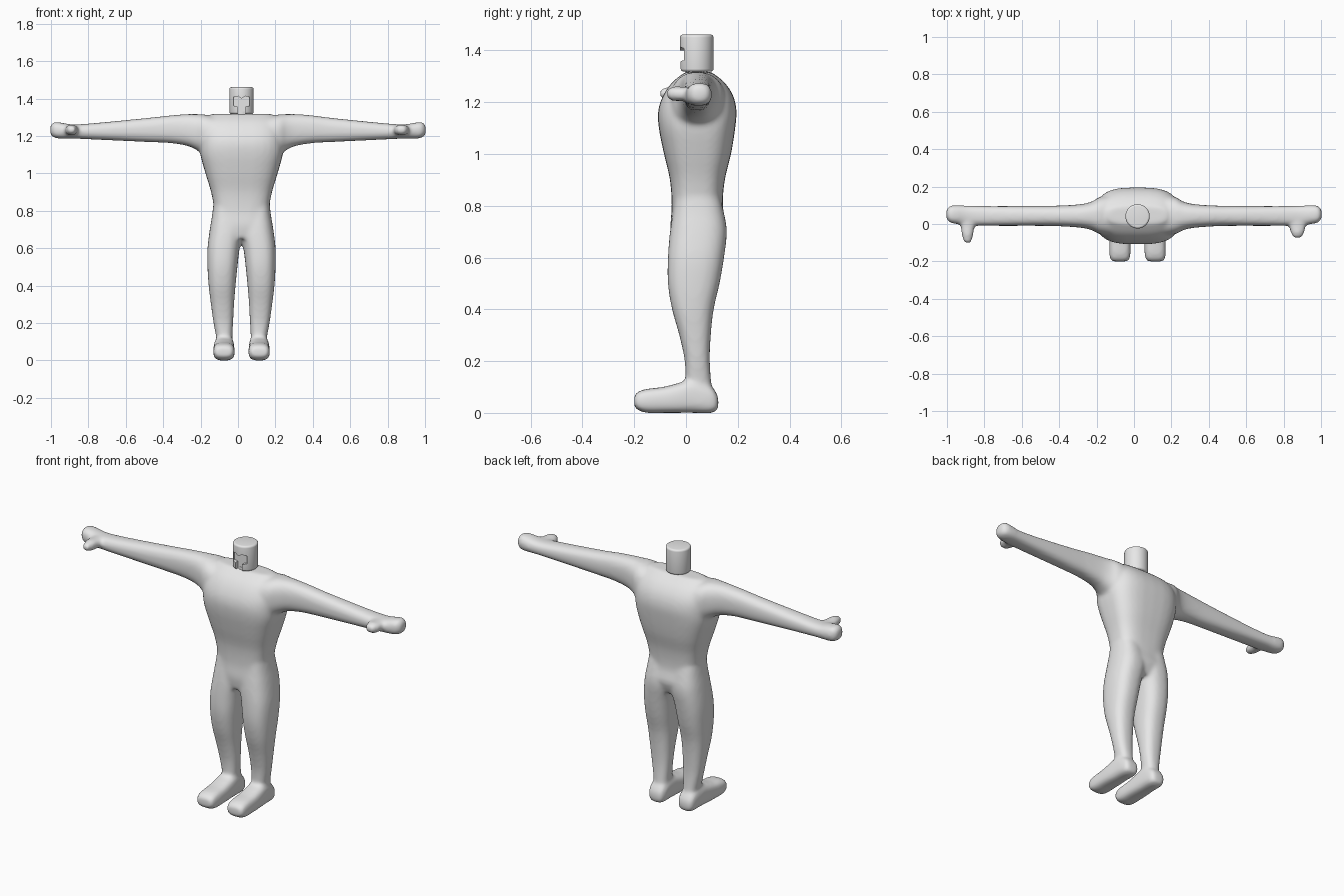
import bpy, bmesh, math
from mathutils import Vector

if "Cube" in bpy.data.objects:
    bpy.data.objects.remove(bpy.data.objects["Cube"], do_unlink=True)

MID = 0.019          # centre line of the figure
HEAD_Y = 0.041

grey = bpy.data.materials.new("plain grey")
grey.use_nodes = True
colour = (0.8, 0.8, 0.8, 1)
grey.diffuse_color = colour
grey.node_tree.nodes["Principled BSDF"].inputs["Base Color"].default_value = colour


def make_object(name, bm):
    bmesh.ops.recalc_face_normals(bm, faces=bm.faces)
    mesh = bpy.data.meshes.new(name)
    bm.to_mesh(mesh)
    bm.free()
    mesh.materials.append(grey)
    obj = bpy.data.objects.new(name, mesh)
    bpy.context.collection.objects.link(obj)
    return obj


def select_only(obj):
    bpy.ops.object.select_all(action='DESELECT')
    obj.select_set(True)
    bpy.context.view_layer.objects.active = obj


def smooth_rows(rows, steps=4):
    """Catmull-Rom interpolation of the section rows."""
    rows = [Vector(r) for r in rows]
    result = []
    for i in range(len(rows) - 1):
        b, c = rows[i], rows[i + 1]
        a = rows[max(i - 1, 0)]
        d = rows[min(i + 2, len(rows) - 1)]
        for k in range(steps):
            t = k / steps
            result.append(b + (c - a) * (t / 2)
                          + (a * 2 - b * 5 + c * 4 - d) * (t * t / 2)
                          + (b * 3 - a - c * 3 + d) * (t ** 3 / 2))
    return result + [rows[-1]]


def loft(bm, axis, rows, side=1, power=2.5, sides=32):
    """Skin sections (position, low, high, low, high) along an axis."""
    rings = []
    for pos, a0, a1, b0, b1 in smooth_rows(rows):
        ring = []
        for i in range(sides):
            angle = math.tau * i / sides
            c, s = math.cos(angle), math.sin(angle)
            u = math.copysign(abs(c) ** (2 / power), c)
            v = math.copysign(abs(s) ** (2 / power), s)
            co = [(a0 + a1) / 2 + u * (a1 - a0) / 2,
                  (b0 + b1) / 2 + v * (b1 - b0) / 2]
            co.insert(axis, pos)
            ring.append(bm.verts.new((MID + side * co[0], co[1], co[2])))
        rings.append(ring)
    for low, high in zip(rings, rings[1:]):
        for i in range(sides):
            j = (i + 1) % sides
            bm.faces.new((low[i], low[j], high[j], high[i]))
    bm.faces.new(rings[0][::-1])
    bm.faces.new(rings[-1])


# Sections: torso and legs by height, arms outward, feet and thumbs forward
torso = [
    (0.65, -0.10, 0.10, -0.05, 0.13),
    (0.72, -0.14, 0.14, -0.06, 0.155),
    (0.8, -0.145, 0.145, -0.055, 0.142),
    (0.9, -0.163, 0.163, -0.062, 0.15),
    (1.0, -0.193, 0.193, -0.085, 0.174),
    (1.1, -0.22, 0.22, -0.105, 0.19),
    (1.17, -0.222, 0.222, -0.107, 0.195),
    (1.23, -0.218, 0.218, -0.086, 0.18),
    (1.28, -0.20, 0.20, -0.05, 0.145),
    (1.318, -0.16, 0.16, 0, 0.095),
]
leg = [
    (0.05, 0.045, 0.135, 0.01, 0.11),
    (0.1, 0.05, 0.132, 0, 0.1),
    (0.2, 0.045, 0.15, -0.005, 0.092),
    (0.3, 0.04, 0.164, -0.026, 0.096),
    (0.4, 0.032, 0.176, -0.054, 0.107),
    (0.5, 0.022, 0.182, -0.07, 0.13),
    (0.6, 0.01, 0.182, -0.07, 0.147),
    (0.7, -0.01, 0.17, -0.062, 0.158),
    (0.78, 0, 0.157, -0.05, 0.145),
    (0.86, 0.01, 0.148, -0.04, 0.125),
]
arm = [
    (0.12, -0.07, 0.16, 1.08, 1.3),
    (0.2, -0.055, 0.145, 1.1, 1.315),
    (0.24, -0.035, 0.122, 1.125, 1.317),
    (0.29, -0.022, 0.108, 1.147, 1.317),
    (0.38, -0.014, 0.1, 1.162, 1.31),
    (0.5, -0.01, 0.097, 1.168, 1.296),
    (0.75, -0.01, 0.096, 1.18, 1.271),
    (0.88, -0.008, 0.098, 1.186, 1.262),
    (0.95, 0, 0.1, 1.186, 1.272),
    (0.985, 0.008, 0.096, 1.192, 1.274),
    (1.004, 0.03, 0.075, 1.21, 1.255),
]
foot = [
    (0.125, 0.06, 0.125, 0.015, 0.06),
    (0.1, 0.045, 0.14, 0, 0.1),
    (0.03, 0.04, 0.146, 0, 0.13),
    (-0.03, 0.038, 0.15, 0, 0.115),
    (-0.09, 0.037, 0.151, 0, 0.1),
    (-0.15, 0.037, 0.151, 0, 0.093),
    (-0.185, 0.042, 0.147, 0.01, 0.082),
    (-0.2, 0.055, 0.135, 0.025, 0.066),
]


def thumb(x, tip, width):
    low, high = 1.205, 1.26
    return [
        (0.04, x - width, x + width, low, high),
        (-0.02, x - width, x + width, low, high),
        ((tip - 0.03) / 2, x - width * 0.8, x + width * 0.8, low, high),
        (tip, x - width * 0.5, x + width * 0.5, low + 0.012, high - 0.01),
    ]


# Body: all limbs in one mesh, fused and softened
bm = bmesh.new()
loft(bm, 2, torso, power=3)
for side, reach, hand in ((1, 0.981, thumb(0.855, -0.073, 0.042)),
                          (-1, 1.019, thumb(0.909, -0.1, 0.036))):
    loft(bm, 2, leg, side)
    loft(bm, 1, foot, side, power=3)
    loft(bm, 0, [(r[0] * reach if r[0] > 0.4 else r[0], *r[1:]) for r in arm], side)
    loft(bm, 1, hand, side)
body = make_object("body", bm)
fuse = body.modifiers.new("fuse", 'REMESH')
fuse.mode = 'VOXEL'
fuse.voxel_size = 0.009
fuse.use_smooth_shade = True
soften = body.modifiers.new("soften", 'SMOOTH')
soften.factor = 0.5
soften.iterations = 12


def cylinder(name, radius, low, high, bevel):
    bm = bmesh.new()
    bmesh.ops.create_cone(bm, cap_ends=True, segments=48, radius1=radius,
                          radius2=radius, depth=high - low)
    bmesh.ops.translate(bm, verts=bm.verts, vec=(MID, HEAD_Y, (low + high) / 2))
    if bevel:
        rim = [e for e in bm.edges if abs(e.verts[0].co.z - e.verts[1].co.z) < bevel]
        bmesh.ops.bevel(bm, geom=rim, offset=bevel, segments=4,
                        profile=0.5, affect='EDGES')
    return make_object(name, bm)


# Neck and helmet-like head
neck = cylinder("neck", 0.042, 1.29, 1.33, 0)
head = cylinder("head", 0.065, 1.318, 1.461, 0.011)

# Face opening: visor with a slot running down to the chin
half = [(0, 1.4), (0.018, 1.413), (0.042, 1.408), (0.043, 1.362),
        (0.021, 1.358), (0.021, 1.3)]
outline = half + [(-x, z) for x, z in half[:0:-1]]
bm = bmesh.new()
face = bm.faces.new([bm.verts.new((MID + x, -0.06, z)) for x, z in outline])
extruded = bmesh.ops.extrude_face_region(bm, geom=[face])["geom"]
bmesh.ops.translate(bm, vec=(0, 0.062, 0),
                    verts=[g for g in extruded if isinstance(g, bmesh.types.BMVert)])
cutter = make_object("face_cutter", bm)
cutter.hide_render = True
cut = head.modifiers.new("face opening", 'BOOLEAN')
cut.object = cutter
cut.operation = 'DIFFERENCE'
cut.solver = 'EXACT'
select_only(head)
bpy.ops.object.modifier_apply(modifier=cut.name)
bpy.data.objects.remove(cutter, do_unlink=True)

for part in (head, neck):
    select_only(part)
    bpy.ops.object.shade_smooth_by_angle(angle=math.radians(35))
